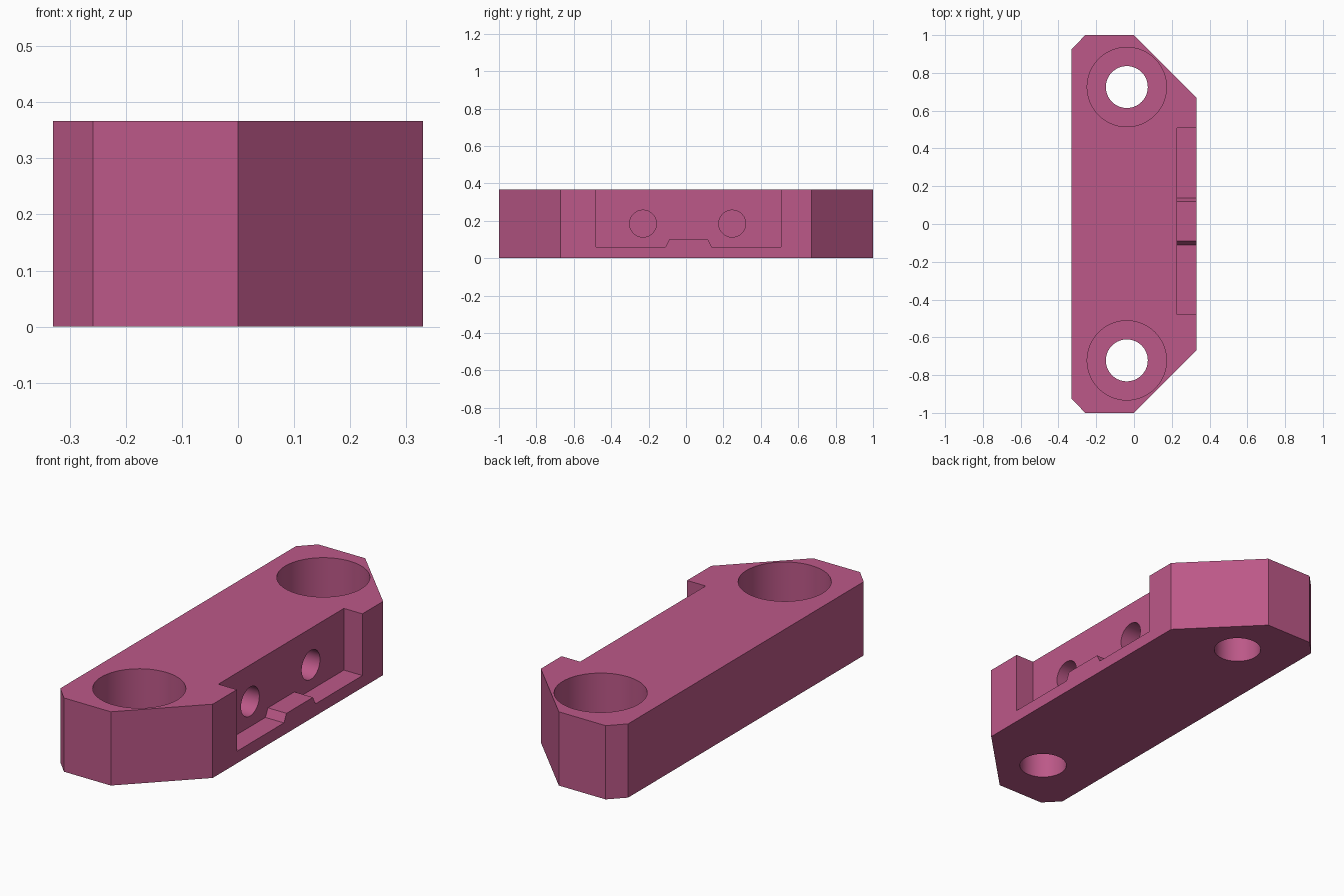
import bpy, bmesh, math
from mathutils import Matrix

if "Cube" in bpy.data.objects:
    bpy.data.objects.remove(bpy.data.objects["Cube"])

H = 0.367

mat = bpy.data.materials.new("raspberry_plastic")
mat.diffuse_color = (0.503, 0.098, 0.246, 1)
mat.use_nodes = True
mat.node_tree.nodes["Principled BSDF"].inputs["Base Color"].default_value = mat.diffuse_color


def finish(name, bm):
    bmesh.ops.recalc_face_normals(bm, faces=bm.faces[:])
    me = bpy.data.meshes.new(name)
    bm.to_mesh(me)
    bm.free()
    me.materials.append(mat)
    ob = bpy.data.objects.new(name, me)
    bpy.context.collection.objects.link(ob)
    return ob


def prism(name, points, shift):
    """Extrude a closed outline of 3D points along a vector."""
    bm = bmesh.new()
    face = bm.faces.new([bm.verts.new(p) for p in points])
    ext = bmesh.ops.extrude_face_region(bm, geom=[face])
    verts = [g for g in ext["geom"] if isinstance(g, bmesh.types.BMVert)]
    bmesh.ops.translate(bm, verts=verts, vec=shift)
    return finish(name, bm)


def cylinder(name, radius, depth, centre, axis="Z"):
    bm = bmesh.new()
    rot = Matrix.Rotation(math.pi / 2, 4, "Y") if axis == "X" else Matrix()
    bmesh.ops.create_cone(bm, cap_ends=True, segments=64, radius1=radius,
                          radius2=radius, depth=depth,
                          matrix=Matrix.Translation(centre) @ rot)
    return finish(name, bm)


# Mounting block with chamfered corners
half = [(-0.33, 0.926), (-0.258, 1.0), (0.0, 1.0), (0.33, 0.67)]
outline = half + [(x, -y) for x, y in reversed(half)]
block = prism("mounting_block", [(x, y, 0) for x, y in outline], (0, 0, H))

# Side pocket, open at the top, with a raised tab in its floor
pocket = [(-0.48, 0.06), (-0.11, 0.06), (-0.09, 0.1), (0.118, 0.1),
          (0.138, 0.06), (0.507, 0.06), (0.507, 0.5), (-0.48, 0.5)]
cutters = [prism("pocket_cutter", [(0.228, y, z) for y, z in pocket], (0.3, 0, 0))]

# Stepped bolt holes at both ends
for y in (-0.722, 0.725):
    cutters.append(cylinder("bolt_hole_cutter", 0.111, 1.0, (-0.038, y, 0.2)))
    cutters.append(cylinder("bolt_recess_cutter", 0.21, 0.4, (-0.038, y, 0.135 + 0.2)))

# Blind screw holes in the pocket wall
for y in (-0.23, 0.247):
    cutters.append(cylinder("screw_hole_cutter", 0.072, 0.6, (0.13, y, 0.185), "X"))

for c in cutters:
    mod = block.modifiers.new(c.name, "BOOLEAN")
    mod.operation = "DIFFERENCE"
    mod.solver = "EXACT"
    mod.object = c

# Bake the cuts, then remove the cutters
bpy.context.view_layer.objects.active = block
block.select_set(True)
for mod in list(block.modifiers):
    bpy.ops.object.modifier_apply(modifier=mod.name)
for c in cutters:
    bpy.data.objects.remove(c)
bpy.ops.object.shade_smooth_by_angle(angle=math.radians(30))
